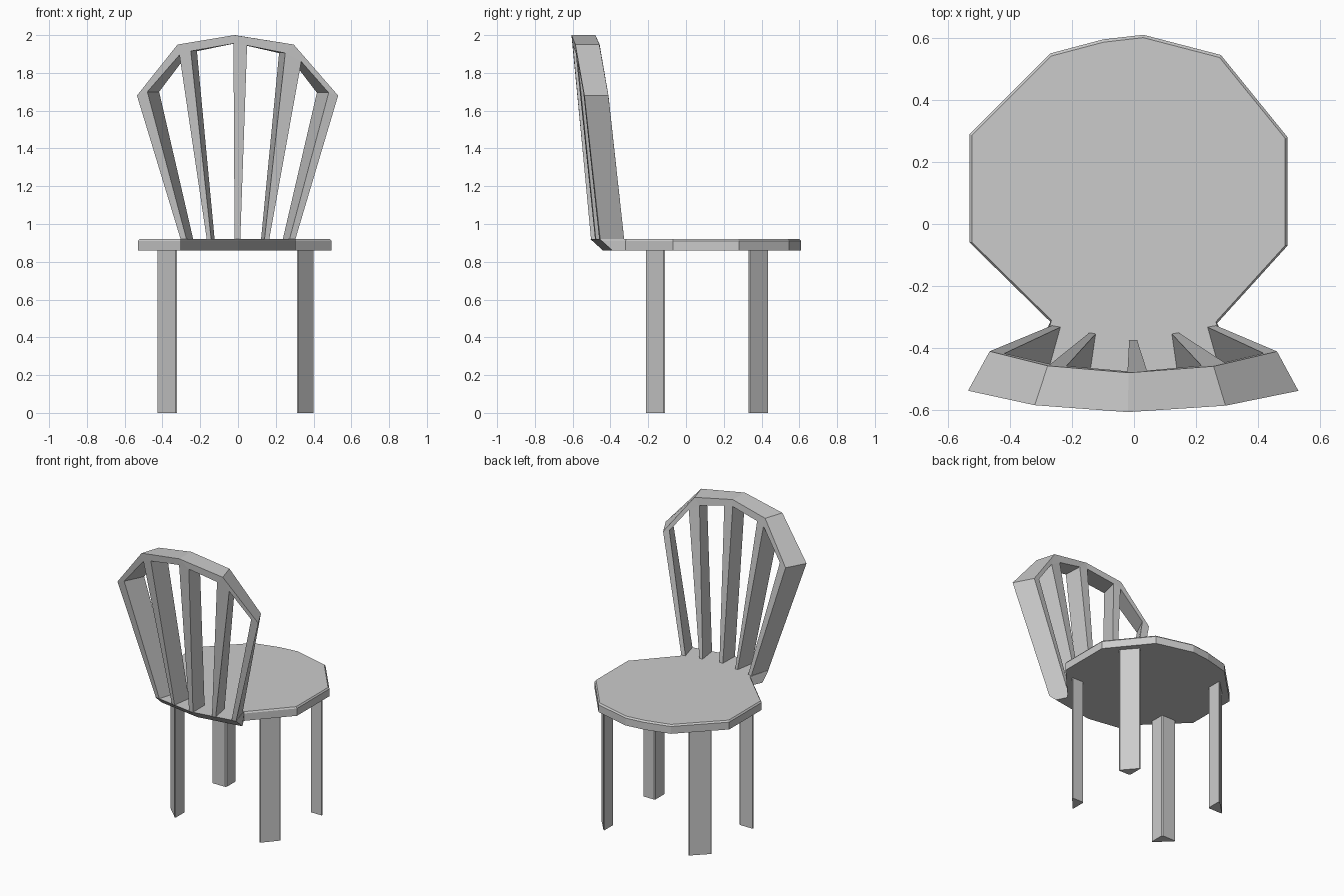
import bpy, bmesh

if "Cube" in bpy.data.objects:
    bpy.data.objects.remove(bpy.data.objects["Cube"])


def make_object(name, verts, faces):
    mesh = bpy.data.meshes.new(name)
    mesh.from_pydata(verts, [], faces)
    bm = bmesh.new()
    bm.from_mesh(mesh)
    bmesh.ops.recalc_face_normals(bm, faces=bm.faces)
    bm.to_mesh(mesh)
    bm.free()
    obj = bpy.data.objects.new(name, mesh)
    bpy.context.collection.objects.link(obj)
    return obj


def loft(name, rings):
    """Solid through equal-length rings of 3D points, capped at both ends."""
    n = len(rings[0])
    verts = [p for ring in rings for p in ring]
    faces = [list(range(n)), list(range(len(verts) - n, len(verts)))]
    for r in range(len(rings) - 1):
        for i in range(n):
            j = (i + 1) % n
            faces.append([r * n + i, r * n + j, (r + 1) * n + j, (r + 1) * n + i])
    return make_object(name, verts, faces)


# Seat: faceted disc with a front lip that is undercut below the backrest
lip = [(-0.305, -0.455), (0, -0.505), (0.305, -0.455)]
disc = [(0.268, -0.32), (0.495, -0.07), (0.495, 0.28), (0.28, 0.545), (0.03, 0.61),
        (-0.10, 0.595), (-0.27, 0.55), (-0.53, 0.29), (-0.53, -0.06), (-0.27, -0.315)]
loft("seat", [
    [(x, y + 0.065, 0.86) for x, y in lip] + [(x, y, 0.86) for x, y in disc],
    [(x, y + 0.01, 0.91) for x, y in lip] + [(x, y, 0.91) for x, y in disc],
    [(x, y, 0.92) for x, y in lip] + [(x * 0.985, y * 0.985, 0.92) for x, y in disc],
])

# Backrest: front outline and four openings between the spokes (x, z)
BASE = 0.917
outer = [(-0.535, 1.68), (-0.32, 1.95), (-0.02, 2.0), (0.295, 1.95), (0.53, 1.68)]
holes = [  # bottom left, top left, top right, bottom right
    [(-0.272, BASE), (-0.48, 1.70), (-0.31, 1.895), (-0.165, BASE)],
    [(-0.142, BASE), (-0.25, 1.915), (-0.024, 1.955), (-0.018, BASE)],
    [(0.012, BASE), (0.048, 1.945), (0.25, 1.905), (0.14, BASE)],
    [(0.165, BASE), (0.335, 1.86), (0.48, 1.695), (0.272, BASE)],
]
tiles = [[(-0.303, BASE), outer[0], holes[0][1], holes[0][0]],
         [holes[3][3], holes[3][2], outer[4], (0.303, BASE)]]
for i, h in enumerate(holes):
    tiles.append([outer[i], outer[i + 1], h[2], h[1]])       # rim
    if i < 3:
        k = holes[i + 1]
        tiles.append([h[3], h[2], k[1], k[0]])               # spoke
        tiles.append([h[2], outer[i + 1], k[1]])             # spoke joint


def front(p):
    x, z = p
    t = z - 0.92
    width = 0.30 + 0.303 * t
    return (x, -0.505 - 0.095 * t + (0.05 - 0.014 * t) * abs(x) / width, z)


def rear(p):
    x, y, z = front(p)
    return (x * 0.87, y + 0.127, z)


points = sorted({p for t in tiles for p in t})
idx = {p: i for i, p in enumerate(points)}
n = len(points)
polys = [[idx[p] for p in t] for t in tiles]
edges = {(f[i - 1], f[i]) for f in polys for i in range(len(f))}
faces = polys + [[i + n for i in reversed(f)] for f in polys]
faces += [[b, a, a + n, b + n] for a, b in edges if (b, a) not in edges]
make_object("backrest", [front(p) for p in points] + [rear(p) for p in points], faces)


# Legs: triangular posts, corner pointing inwards, with clipped edges
def leg(name, inner, reach_x, reach_y):
    ix, iy = inner
    tri = [(ix, iy), (ix + reach_x, iy), (ix, iy + reach_y)]
    ring = []
    for i in range(3):
        p = tri[i]
        for q in (tri[i - 1], tri[(i + 1) % 3]):
            ring.append((p[0] + (q[0] - p[0]) * 0.07, p[1] + (q[1] - p[1]) * 0.07))
    loft(name, [[(x, y, z) for x, y in ring] for z in (0, 0.87)])


for end, y, dy in (("front", -0.112, -0.108), ("back", 0.332, 0.11)):
    leg(end + "_left_leg", (-0.322, y), -0.112, dy)
    leg(end + "_right_leg", (0.313, y), 0.093, dy)
